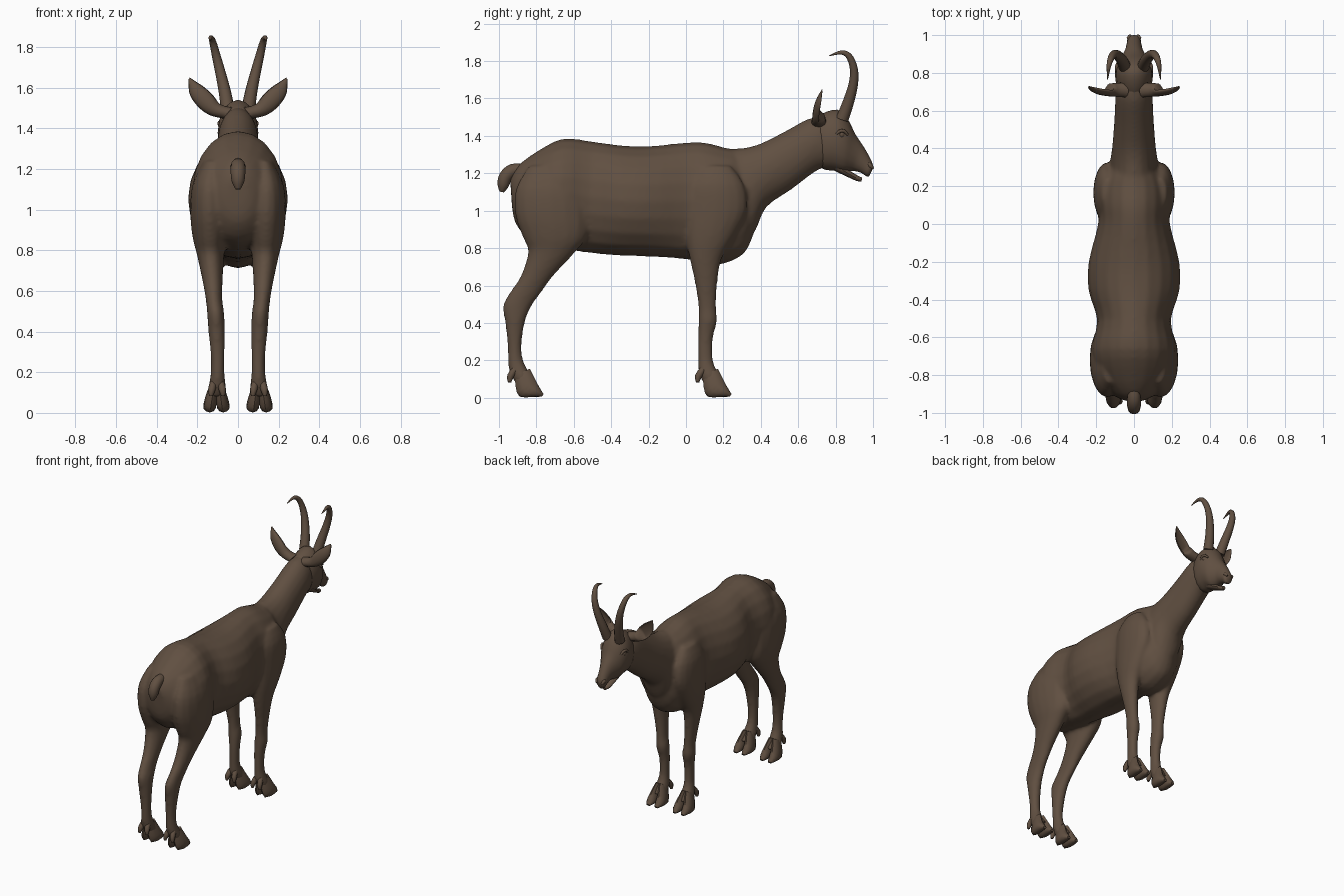
import bpy, bmesh, math
from mathutils import Vector

brown = bpy.data.materials.new("brown_coat")
brown.diffuse_color = (0.118, 0.079, 0.053, 1)


def spline(rows, steps):
    """Catmull-Rom interpolation through equal-length rows of numbers."""
    out = []
    for i in range(len(rows) - 1):
        a, b, c, d = (rows[max(i - 1, 0)], rows[i], rows[i + 1],
                      rows[min(i + 2, len(rows) - 1)])
        for s in range(steps):
            t = s / steps
            out.append([q + 0.5 * t * (r - p + t * (2 * p - 5 * q + 4 * r - e
                        + t * (3 * (q - r) + e - p)))
                        for p, q, r, e in zip(a, b, c, d)])
    out.append(list(rows[-1]))
    return out


def skin_rings(bm, rings, n, flip=1):
    """Bridge elliptical rings (centre, axis a, axis b) and cap both ends."""
    loops = []
    for c, a, b in rings:
        loop = []
        for k in range(n):
            t = 2 * math.pi * k / n
            p = c + a * math.cos(t) + b * math.sin(t)
            loop.append(bm.verts.new((p.x * flip, p.y, p.z)))
        loops.append(loop)
    faces = [bm.faces.new((l[k], l[(k + 1) % n], m[(k + 1) % n], m[k]))
             for l, m in zip(loops, loops[1:]) for k in range(n)]
    faces += [bm.faces.new(loops[0][::-1]), bm.faces.new(loops[-1])]
    bmesh.ops.recalc_face_normals(bm, faces=faces)


def profile(rows, steps=3):
    """Rows: y, z of upper edge, y, z of lower edge, half width, centre x."""
    return [(Vector((x, (y1 + y2) / 2, (z1 + z2) / 2)),
             Vector((0, (y1 - y2) / 2, (z1 - z2) / 2)), Vector((w, 0, 0)))
            for y1, z1, y2, z2, w, x in spline(rows, steps)]


def column(rows):
    """Rows: z, back y, front y, half width, centre x."""
    return profile([(f, z, b, z, w, x) for z, b, f, w, x in rows])


def tube(rows, steps=3):
    """Rows: x, y, z, radius."""
    pts = spline(rows, steps)
    rings = []
    for i, p in enumerate(pts):
        lo, hi = pts[max(i - 1, 0)], pts[min(i + 1, len(pts) - 1)]
        tan = (Vector(hi[:3]) - Vector(lo[:3])).normalized()
        a = tan.cross(Vector((1, 0, 0))).normalized()
        rings.append((Vector(p[:3]), a * p[3], tan.cross(a) * p[3]))
    return rings


def make(name, parts, n=12, mirrored=False, angle=50):
    bm = bmesh.new()
    for rings in parts:
        for flip in ((1, -1) if mirrored else (1,)):
            skin_rings(bm, rings, n, flip)
    me = bpy.data.meshes.new(name)
    bm.to_mesh(me)
    bm.free()
    me.materials.append(brown)
    ob = bpy.data.objects.new(name, me)
    bpy.context.collection.objects.link(ob)
    bpy.ops.object.select_all(action='DESELECT')
    bpy.context.view_layer.objects.active = ob
    ob.select_set(True)
    bpy.ops.object.shade_smooth_by_angle(angle=math.radians(angle))
    return ob


# Trunk from rump to chest
trunk = profile([
    (-.94, 1.17, -.93, 1.02, .05, 0), (-.90, 1.24, -.91, .93, .11, 0),
    (-.80, 1.315, -.83, .84, .185, 0), (-.66, 1.385, -.68, .80, .225, 0),
    (-.50, 1.37, -.52, .775, .195, 0), (-.35, 1.35, -.36, .76, .24, 0),
    (-.20, 1.345, -.20, .755, .24, 0), (0, 1.365, 0, .74, .19, 0),
    (.10, 1.365, .10, .715, .195, 0), (.20, 1.34, .20, .715, .19, 0),
    (.27, 1.32, .31, .77, .15, 0), (.31, 1.25, .36, .87, .10, 0)])
# Neck rising from the chest
neck = profile([
    (.18, 1.33, .31, .80, .13, 0), (.30, 1.335, .375, .90, .125, 0),
    (.40, 1.36, .43, 1.02, .115, 0), (.52, 1.42, .56, 1.11, .105, 0),
    (.65, 1.49, .70, 1.215, .098, 0), (.73, 1.505, .76, 1.23, .085, 0)])
# Shoulder and foreleg
foreleg = column([
    (1.24, .09, .24, .03, .14), (1.14, .02, .31, .065, .145),
    (1.00, .0, .325, .075, .14), (.86, .0, .26, .07, .135),
    (.74, .02, .19, .055, .13), (.60, .05, .167, .042, .12),
    (.48, .066, .162, .036, .11), (.41, .066, .167, .042, .105),
    (.32, .063, .145, .034, .10), (.20, .064, .145, .032, .10),
    (.14, .066, .17, .042, .102), (.08, .09, .20, .046, .105)])
# Haunch and hind leg
hindleg = column([
    (1.24, -.84, -.60, .04, .13), (1.12, -.91, -.54, .085, .14),
    (.98, -.915, -.52, .095, .14), (.86, -.875, -.53, .085, .138),
    (.78, -.845, -.59, .068, .135), (.65, -.885, -.71, .05, .125),
    (.56, -.945, -.775, .041, .118), (.49, -.98, -.825, .042, .11),
    (.40, -.967, -.862, .041, .105), (.28, -.955, -.878, .034, .10),
    (.20, -.952, -.87, .034, .10), (.14, -.945, -.84, .042, .102),
    (.08, -.915, -.80, .046, .105)])

# All soft body masses blended into one skin
bm_body = make("body_and_legs", [trunk, neck], 20)
legs = make("legs", [foreleg, hindleg], 16, True)
bm_body.select_set(True)
bpy.context.view_layer.objects.active = bm_body
bpy.ops.object.join()
mod = bm_body.modifiers.new("blend", 'REMESH')
mod.mode, mod.voxel_size, mod.use_smooth_shade = 'VOXEL', .012, True
mod = bm_body.modifiers.new("soften", 'SMOOTH')
mod.factor, mod.iterations = .5, 8

# Cloven hooves: two splayed toes and two dewclaws on every foot
toes, claws = [], []
for y in (0, -1.005):
    for s in (-1, 1):
        toes.append(profile([
            (y + .17, .155, y + .09, .12, .02, .105 + s * .014),
            (y + .19, .115, y + .095, .055, .027, .106 + s * .024),
            (y + .205, .085, y + .115, .006, .031, .106 + s * .031),
            (y + .225, .05, y + .18, .004, .03, .106 + s * .034),
            (y + .243, .02, y + .235, .006, .013, .106 + s * .032)], 2))
        claws.append(tube([(.103 + s * .018, y + .09, .15, .018),
                           (.103 + s * .026, y + .066, .115, .018),
                           (.103 + s * .03, y + .062, .083, .009)], 2))
make("hooves", toes, 10, True)
make("dewclaws", claws, 8, True)

# Head with tapered muzzle
make("head", [profile([
    (.67, 1.48, .69, 1.25, .06, 0), (.73, 1.52, .74, 1.22, .092, 0),
    (.81, 1.54, .79, 1.215, .10, 0), (.865, 1.49, .835, 1.205, .09, 0),
    (.905, 1.41, .865, 1.21, .068, 0), (.945, 1.35, .895, 1.213, .048, 0),
    (.98, 1.29, .935, 1.203, .038, 0), (.998, 1.25, .963, 1.185, .034, 0),
    (1.0, 1.225, .978, 1.182, .018, 0)])], 16)
# Lower jaw, slightly open
make("lower_jaw", [profile([
    (.82, 1.26, .79, 1.215, .045, 0), (.875, 1.215, .865, 1.18, .034, 0),
    (.92, 1.187, .91, 1.16, .025, 0), (.942, 1.178, .938, 1.155, .012, 0)])])
# Nostril rims
make("nostrils", [tube([(.02, .965, 1.255, .008), (.026, .985, 1.242, .013),
                        (.02, .999, 1.225, .007)], 2)], 8, True)

# Eyes with raised lids
make("eyes", [tube([(.068, .832, 1.405, .006), (.074, .832, 1.405, .019),
                    (.086, .836, 1.406, .018), (.093, .84, 1.406, .006)], 2)], 10, True)
make("eyelids", [tube([(.09, .80, 1.405, .006), (.093, .82, 1.424, .009),
                       (.088, .845, 1.426, .009), (.078, .865, 1.405, .006)], 2)],
     8, True)

# Horns sweeping up and hooking backwards
make("horns", [tube([
    (.05, .835, 1.49, .034), (.065, .868, 1.58, .03), (.088, .895, 1.68, .025),
    (.108, .897, 1.76, .021), (.124, .872, 1.825, .017),
    (.134, .83, 1.846, .011), (.14, .765, 1.828, .002)], 4)], 12, True)

# Leaf-shaped ears, hollowed on the front
ear_rows = [(.05, .71, 1.475, .035, .04), (.11, .71, 1.49, .036, .036),
            (.15, .71, 1.525, .046, .032), (.19, .715, 1.565, .044, .028),
            (.22, .722, 1.60, .032, .02), (.24, .73, 1.645, .005, .005)]
up = Vector((-.62, 0, .78))
ears = make("ears", [[(Vector(r[:3]), up * r[3], Vector((0, r[4], 0)))
                      for r in spline(ear_rows, 3)]], 14, True)
rows = spline(ear_rows, 3)
for i, v in enumerate(ears.data.vertices):
    x, y, z, w, d = rows[i % (len(rows) * 14) // 14]
    if x > .125 and v.co.y > y:
        v.co.y = y + (v.co.y - y) * -.4

# Short hanging tail
make("tail", [tube([
    (0, -.86, 1.22, .03), (0, -.925, 1.215, .036), (0, -.965, 1.18, .036),
    (0, -.978, 1.135, .03), (0, -.985, 1.10, .012)])])
